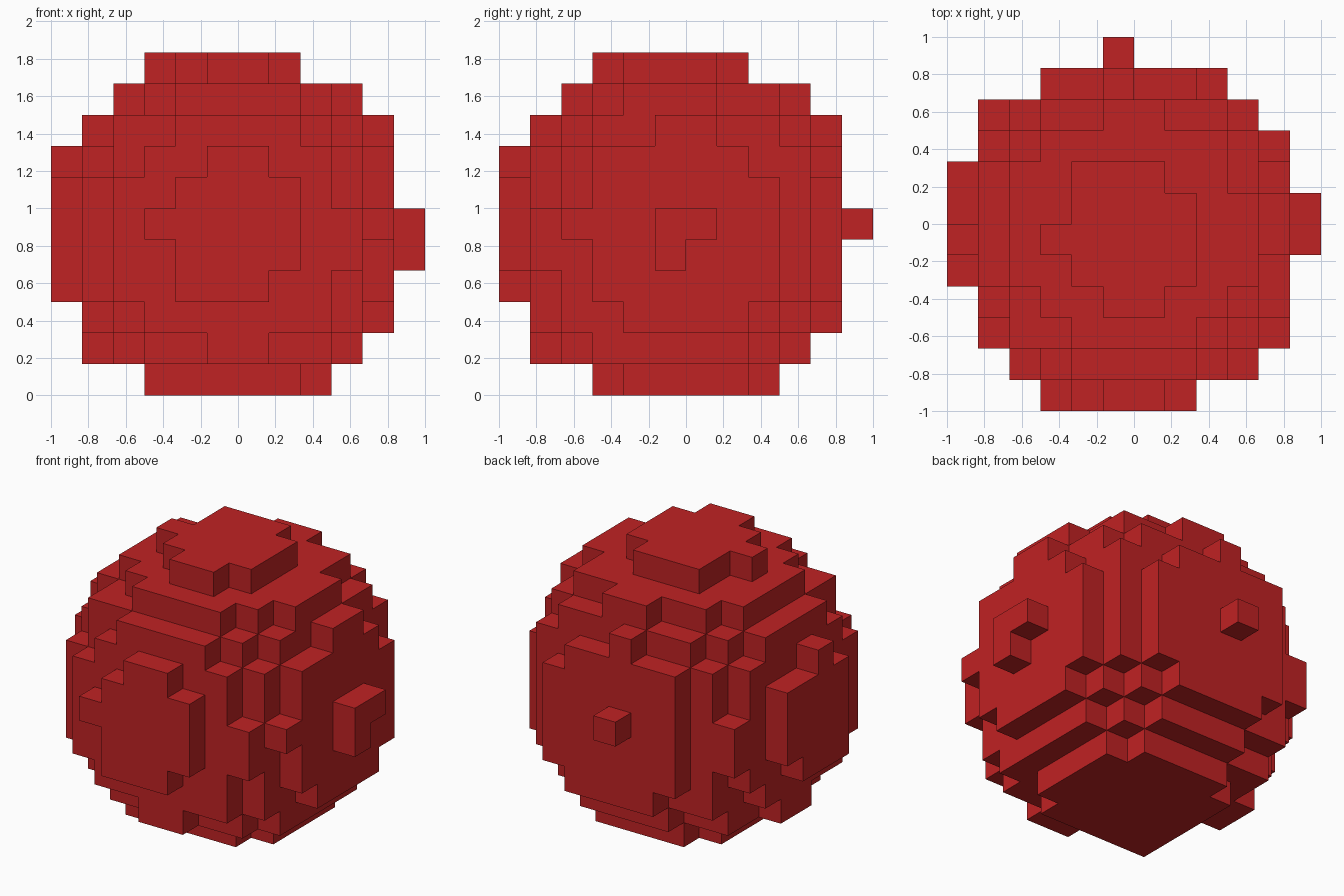
import bpy
import bmesh
from mathutils import Vector

cube = bpy.data.objects.get("Cube")
if cube:
    bpy.data.objects.remove(cube, do_unlink=True)

# One flat red
red = bpy.data.materials.new("red")
red.use_nodes = True
colour = (0.53, 0.016, 0.017, 1.0)
red.diffuse_color = colour
bsdf = next(n for n in red.node_tree.nodes if n.type == 'BSDF_PRINCIPLED')
bsdf.inputs["Base Color"].default_value = colour

# Ball of unit blocks: a block is filled when its index lies inside the sphere
CELL = 1 / 6
CENTRE = Vector((-0.70, -0.735, 4.76))
RADIUS_SQUARED = 33.27
span = range(-6, 6)
blocks = {(x, y, z) for x in span for y in span for z in range(11)
          if (Vector((x, y, z)) - CENTRE).length_squared <= RADIUS_SQUARED}

# Skin: one square wherever a filled block meets an empty neighbour
bm = bmesh.new()
corners = {}


def corner(p):
    key = tuple(round(c) for c in p)
    if key not in corners:
        corners[key] = bm.verts.new(Vector(key) * CELL)
    return corners[key]


for block in sorted(blocks):
    base = Vector(block)
    for axis in range(3):
        u, v, n = Vector(), Vector(), Vector()
        n[axis] = u[(axis + 1) % 3] = v[(axis + 2) % 3] = 1
        for side in (-1, 1):
            if tuple(int(c) for c in base + n * side) in blocks:
                continue
            start = base + n if side > 0 else base
            square = [start, start + u, start + u + v, start + v]
            if side < 0:
                square.reverse()
            bm.faces.new([corner(p) for p in square])

mesh = bpy.data.meshes.new("block_ball")
bm.to_mesh(mesh)
bm.free()
mesh.materials.append(red)
ball = bpy.data.objects.new("block_ball", mesh)
bpy.context.collection.objects.link(ball)
